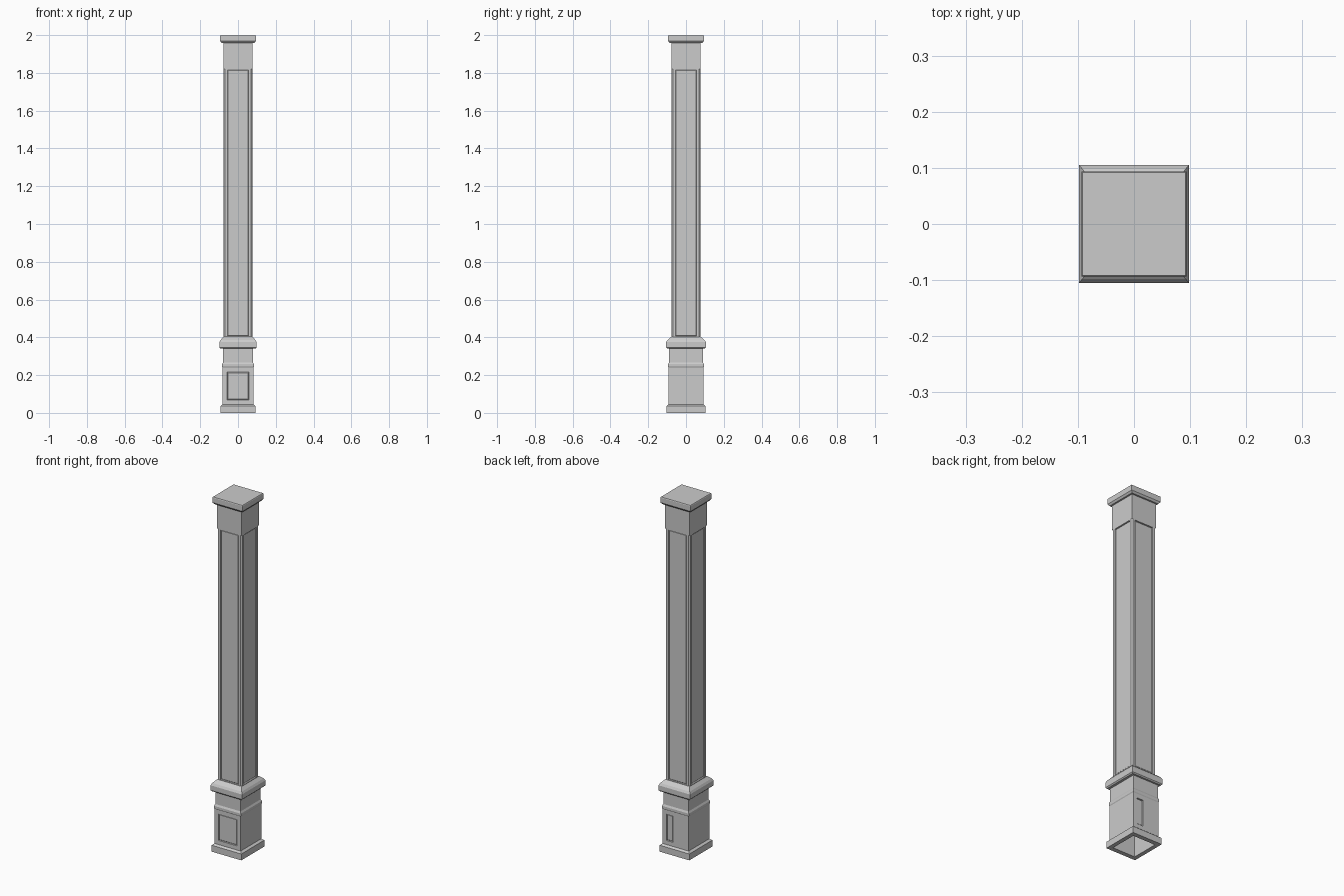
import bpy
import bmesh

cube = bpy.data.objects.get("Cube")
if cube:
    bpy.data.objects.remove(cube, do_unlink=True)

# Single paint colour
paint = bpy.data.materials.new("grey_paint")
paint.use_nodes = True
GREY = (0.6, 0.6, 0.6, 1)
paint.diffuse_color = GREY
paint.node_tree.nodes["Principled BSDF"].inputs["Base Color"].default_value = GREY


def loft(bm, profile):
    """Stack rectangular rings (z, half width, half depth), closing both ends."""
    rings = [[bm.verts.new((sx * hx, sy * hy, z))
              for sx, sy in ((-1, -1), (1, -1), (1, 1), (-1, 1))]
             for z, hx, hy in profile]
    sides = [[bm.faces.new((a[i], a[(i + 1) % 4], b[(i + 1) % 4], b[i]))
              for i in range(4)] for a, b in zip(rings, rings[1:])]
    bm.faces.new(rings[0][::-1])
    bm.faces.new(rings[-1])
    return sides


def sink_panel(bm, face, margin, min_x=None):
    """Frame a face, then sink its middle behind a sloped border."""
    bm.normal_update()
    bmesh.ops.inset_region(bm, faces=[face], thickness=margin)
    if min_x is not None:
        for v in face.verts:
            v.co.x = max(v.co.x, min_x)
    bmesh.ops.inset_region(bm, faces=[face], thickness=0.002, depth=-0.007)
    bmesh.ops.inset_region(bm, faces=[face], thickness=0.004, depth=0.003)


def finish(bm, name):
    mesh = bpy.data.meshes.new(name)
    bm.to_mesh(mesh)
    bm.free()
    mesh.materials.append(paint)
    obj = bpy.data.objects.new(name, mesh)
    bpy.context.scene.collection.objects.link(obj)
    return obj


# Hollow pedestal: inner shell, foot, panelled block and band
bm = bmesh.new()
sides = loft(bm, [
    (0.33, 0.07, 0.078), (0, 0.07, 0.078),
    (0, 0.093, 0.103), (0.036, 0.093, 0.103), (0.045, 0.081, 0.092),
    (0.24, 0.081, 0.092), (0.245, 0.084, 0.095), (0.258, 0.084, 0.095),
    (0.268, 0.079, 0.09), (0.345, 0.079, 0.09)])
block = sides[4]
sink_panel(bm, block[0], 0.033)
sink_panel(bm, block[2], 0.033, min_x=0.018)
finish(bm, "pedestal")

# Sloped moulding between pedestal and shaft
bm = bmesh.new()
loft(bm, [(0.34, 0.092, 0.1), (0.346, 0.098, 0.105), (0.374, 0.098, 0.105),
          (0.386, 0.092, 0.098), (0.405, 0.075, 0.075)])
finish(bm, "pedestal_moulding")

# Shaft with chamfered corners and a sunken panel on each side
bm = bmesh.new()
sides = loft(bm, [(0.393, 0.077, 0.077), (1.83, 0.077, 0.077)])
corners = [e for e in bm.edges if abs(e.verts[0].co.z - e.verts[1].co.z) > 1]
bmesh.ops.bevel(bm, geom=corners, offset=0.007, segments=1, affect='EDGES')
bm.normal_update()
panels = [f for f in bm.faces if abs(f.normal.z) < 0.1
          and max(abs(f.normal.x), abs(f.normal.y)) > 0.99]
for face in panels:
    sink_panel(bm, face, 0.019)
finish(bm, "panelled_shaft")

# Plain neck above the panels
bm = bmesh.new()
loft(bm, [(1.82, 0.077, 0.077), (1.96, 0.077, 0.077)])
finish(bm, "neck")

# Flat cap
bm = bmesh.new()
loft(bm, [(1.958, 0.086, 0.086), (1.968, 0.094, 0.094),
          (1.996, 0.094, 0.094), (2.0, 0.092, 0.092)])
finish(bm, "cap")
